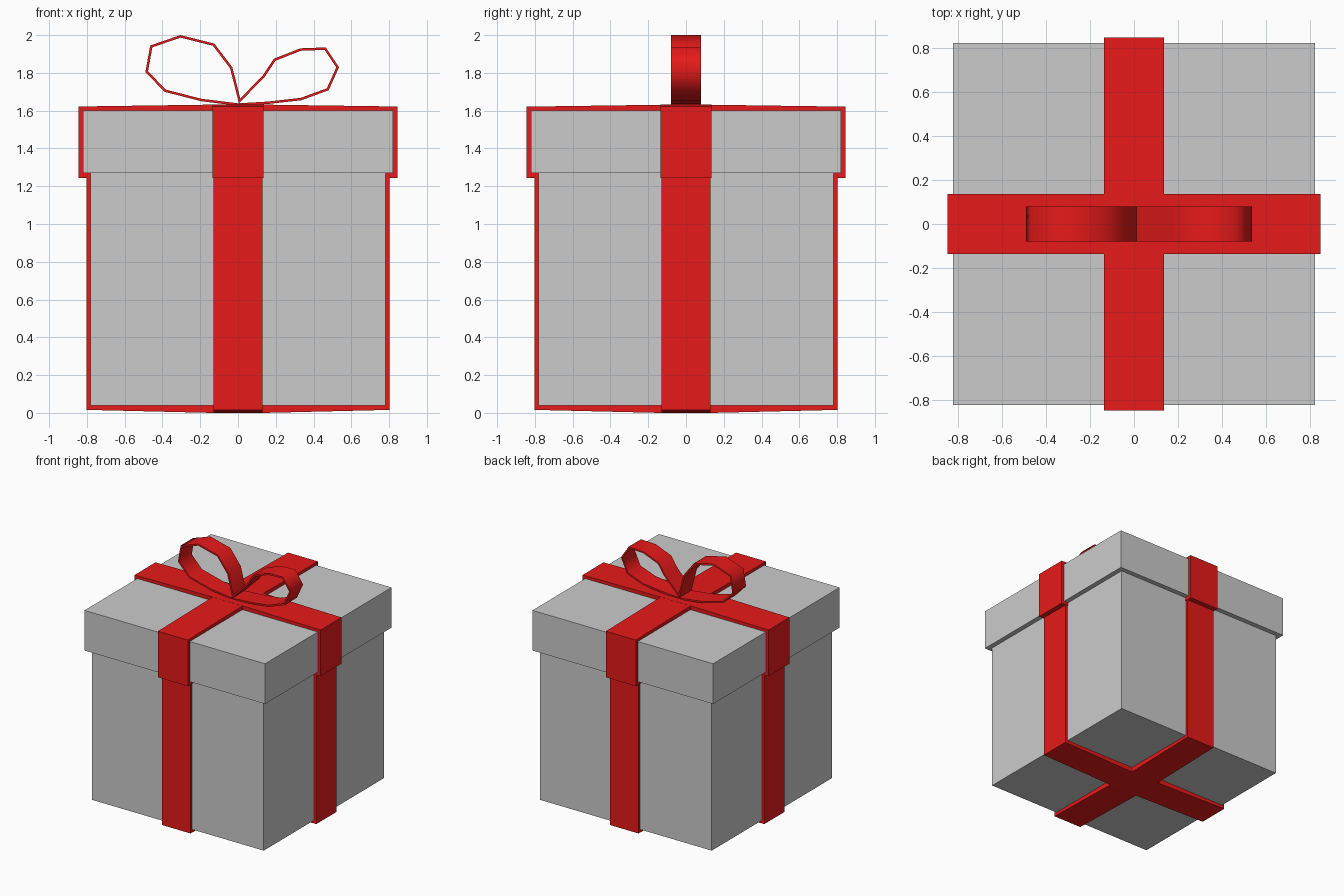
import bpy, bmesh, math
from mathutils import Vector

if "Cube" in bpy.data.objects:
    bpy.data.objects.remove(bpy.data.objects["Cube"])

red = bpy.data.materials.new("ribbon_red")
red.diffuse_color = (0.8, 0.01, 0.01, 1)
red.use_nodes = True
red.node_tree.nodes["Principled BSDF"].inputs["Base Color"].default_value = red.diffuse_color


def finish(name, bm, mat=None):
    bmesh.ops.recalc_face_normals(bm, faces=bm.faces)
    me = bpy.data.meshes.new(name)
    bm.to_mesh(me)
    bm.free()
    ob = bpy.data.objects.new(name, me)
    bpy.context.collection.objects.link(ob)
    if mat:
        me.materials.append(mat)
    return ob


def box(name, half, z0, z1):
    bm = bmesh.new()
    bmesh.ops.create_cube(bm, size=1)
    for v in bm.verts:
        v.co = (v.co.x * 2 * half, v.co.y * 2 * half, z0 + (v.co.z + 0.5) * (z1 - z0))
    return finish(name, bm)


def inset(path, t):
    """Mitred inward offset of a closed counter-clockwise path."""
    pts = [Vector(p) for p in path]
    out = []
    for i, p in enumerate(pts):
        a = (p - pts[i - 1]).normalized()
        b = (pts[(i + 1) % len(pts)] - p).normalized()
        na, nb = Vector((-a.y, a.x)), Vector((-b.y, b.x))
        out.append(p + (na + nb) * (t / (1 + na.dot(nb))))
    return pts, out


def band(name, path, half_width, t):
    """Closed strip of ribbon following an x-z path, extruded along y."""
    outer, inner = inset(path, t)
    bm = bmesh.new()
    rings = [[bm.verts.new((p.x, y, p.y)) for p in loop]
             for loop, y in ((outer, -half_width), (outer, half_width),
                             (inner, half_width), (inner, -half_width))]
    n = len(path)
    for k in range(4):
        r, s = rings[k], rings[(k + 1) % 4]
        for i in range(n):
            j = (i + 1) % n
            bm.faces.new((r[i], r[j], s[j], s[i]))
    return finish(name, bm, red)


# Box and lid
box("box_body", 0.78, 0.04, 1.30)
box("box_lid", 0.82, 1.27, 1.60)

# Ribbons round the body and the lid, one each way
body_path = [(-0.803, 0.016), (-0.14, 0.0), (0.14, 0.0), (0.803, 0.016),
             (0.803, 1.26), (-0.803, 1.26)]
lid_path = [(-0.845, 1.243), (0.845, 1.243), (0.845, 1.622),
            (0.14, 1.632), (-0.14, 1.632), (-0.845, 1.622)]
for suffix, turn, s in (("across", 0, 1.0), ("front_to_back", math.pi / 2, 0.9995)):
    for name, path, w in (("body_ribbon_", body_path, 0.13),
                          ("lid_ribbon_", lid_path, 0.136)):
        ob = band(name + suffix, path, w, 0.045)
        ob.rotation_euler.z = turn
        ob.scale = (s, 1, s)

# Two-loop bow
bow_path = [(0.0, 1.626), (0.155, 1.635), (0.335, 1.655), (0.48, 1.708),
            (0.535, 1.83), (0.465, 1.935), (0.33, 1.93), (0.19, 1.875),
            (0.13, 1.785), (0.012, 1.665), (-0.03, 1.83), (-0.125, 1.955),
            (-0.305, 2.0), (-0.465, 1.945), (-0.49, 1.805), (-0.39, 1.70),
            (-0.195, 1.65)]
bow = band("bow", bow_path, 0.08, 0.013)
bpy.context.view_layer.objects.active = bow
bow.select_set(True)
bpy.ops.object.shade_smooth_by_angle(angle=math.radians(65))
